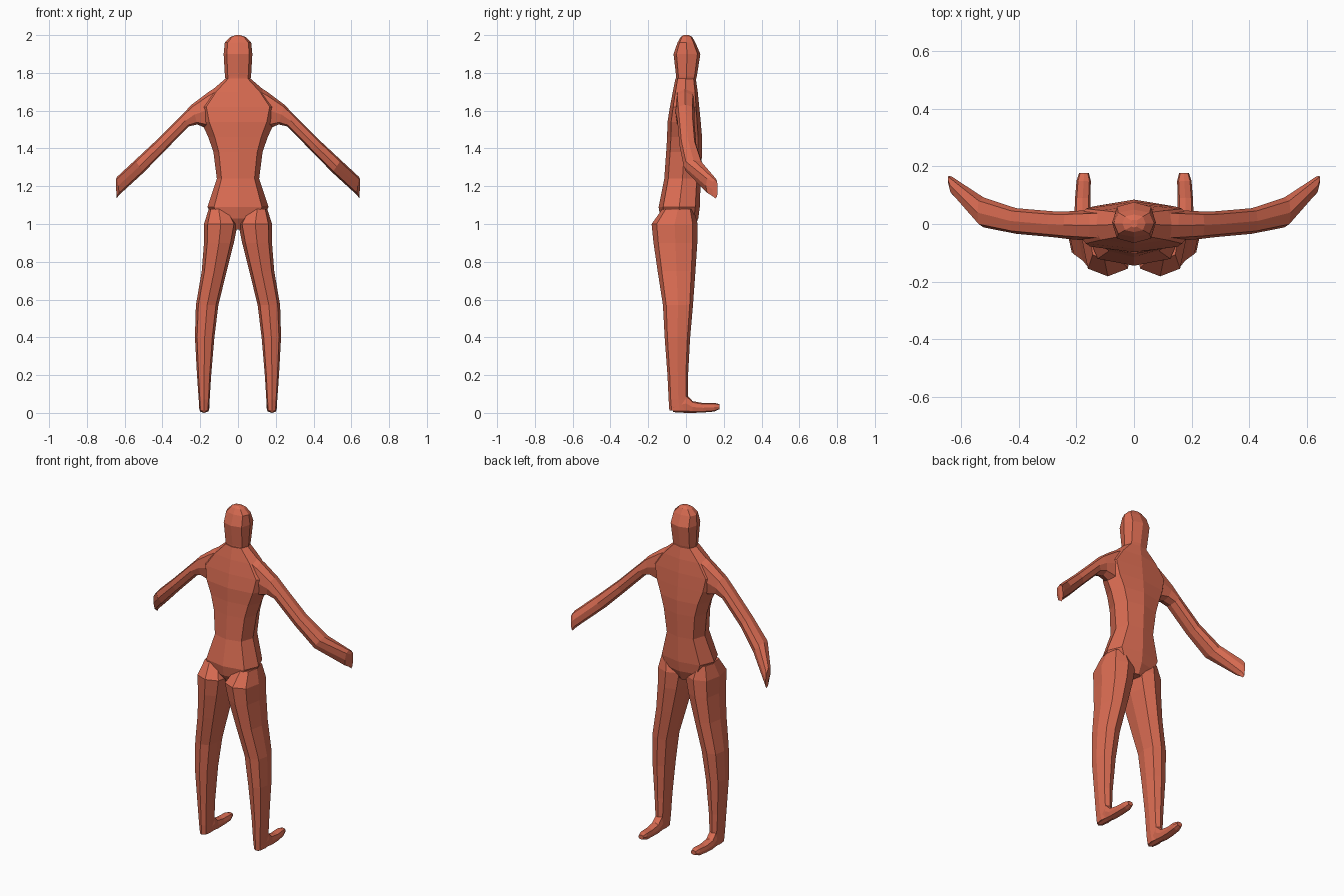
import bpy, bmesh
from math import cos, sin, pi
from mathutils import Vector


def loft(name, rings, diag=0.78):
    """Skin eight-sided rings given as (centre, half axis u, half axis v)."""
    bm = bmesh.new()
    loops = []
    for c, u, v in rings:
        loop = []
        for i in range(8):
            a = i * pi / 4
            k = diag / cos(pi / 4) if i % 2 else 1.0
            loop.append(bm.verts.new(Vector(c) + Vector(u) * cos(a) * k + Vector(v) * sin(a) * k))
        loops.append(loop)
    for a, b in zip(loops, loops[1:]):
        for i in range(8):
            j = (i + 1) % 8
            bm.faces.new((a[i], a[j], b[j], b[i]))
    bm.faces.new(loops[0])
    bm.faces.new(loops[-1])
    bmesh.ops.recalc_face_normals(bm, faces=bm.faces)
    me = bpy.data.meshes.new(name)
    bm.to_mesh(me)
    bm.free()
    ob = bpy.data.objects.new(name, me)
    bpy.context.collection.objects.link(ob)
    return ob


def flat(z, x0, x1, y0, y1):
    """Horizontal ring from its bounds."""
    return (((x0 + x1) / 2, (y0 + y1) / 2, z), ((x1 - x0) / 2, 0, 0), (0, (y1 - y0) / 2, 0))


def upright(y, x0, x1, z0, z1):
    """Ring facing along y from its bounds."""
    return (((x0 + x1) / 2, y, (z0 + z1) / 2), ((x1 - x0) / 2, 0, 0), (0, 0, (z1 - z0) / 2))


def slanted(s, xt, zt, xb, zb, y0, y1):
    """Arm ring from its upper and lower points and its depth."""
    return ((s * (xt + xb) / 2, (y0 + y1) / 2, (zt + zb) / 2),
            (s * (xt - xb) / 2, 0, (zt - zb) / 2), (0, (y1 - y0) / 2, 0))


# Torso
body = loft("body", [flat(z, -w, w, y0, y1) for z, w, y0, y1 in [
    (0.97, 0.035, -0.10, 0.04), (1.03, 0.13, -0.135, 0.065), (1.09, 0.162, -0.145, 0.073),
    (1.24, 0.112, -0.115, 0.078), (1.38, 0.130, -0.105, 0.085), (1.46, 0.157, -0.10, 0.085),
    (1.54, 0.195, -0.098, 0.078), (1.62, 0.215, -0.085, 0.07), (1.70, 0.148, -0.07, 0.062),
    (1.77, 0.066, -0.056, 0.052)]])

# Head
parts = [loft("head", [flat(z, -w, w, y0, y1) for z, w, y0, y1 in [
    (1.74, 0.06, -0.05, 0.045), (1.78, 0.069, -0.052, 0.057), (1.90, 0.076, -0.066, 0.076),
    (1.96, 0.07, -0.045, 0.05), (1.99, 0.04, -0.028, 0.033), (2.0, 0.012, -0.012, 0.015)]])]

arm = [(0.05, 1.765, 0.10, 1.50, -0.058, 0.050), (0.155, 1.70, 0.165, 1.505, -0.058, 0.048),
       (0.245, 1.632, 0.215, 1.527, -0.052, 0.044), (0.30, 1.575, 0.26, 1.517, -0.046, 0.044),
       (0.43, 1.445, 0.39, 1.385, -0.034, 0.055), (0.545, 1.338, 0.50, 1.272, -0.012, 0.092),
       (0.64, 1.25, 0.628, 1.155, 0.105, 0.165), (0.647, 1.235, 0.643, 1.135, 0.14, 0.168)]
leg = [(1.08, 0.05, 0.155, -0.125, 0.04), (1.00, 0.002, 0.180, -0.182, 0.062),
       (0.90, 0.022, 0.180, -0.172, 0.060), (0.75, 0.060, 0.192, -0.15, 0.05),
       (0.57, 0.104, 0.223, -0.122, 0.037), (0.40, 0.125, 0.228, -0.113, 0.022),
       (0.20, 0.142, 0.217, -0.098, 0.011), (0.07, 0.150, 0.208, -0.092, 0.011),
       (0.012, 0.155, 0.204, -0.088, 0.02)]
foot = [(-0.07, 0.158, 0.202, 0.004, 0.06), (0.0, 0.152, 0.206, 0.0, 0.10),
        (0.035, 0.152, 0.207, 0.0, 0.062), (0.09, 0.152, 0.205, 0.002, 0.052),
        (0.15, 0.150, 0.200, 0.007, 0.053), (0.178, 0.157, 0.191, 0.02, 0.046)]

# Limbs on both sides
for side, s in (("right", 1), ("left", -1)):
    parts.append(loft(side + "_arm", [slanted(s, *r) for r in arm]))
    parts.append(loft(side + "_leg", [flat(z, s * a, s * b, y0, y1) for z, a, b, y0, y1 in leg]))
    parts.append(loft(side + "_foot", [upright(y, s * a, s * b, z0, z1) for y, a, b, z0, z1 in foot]))

# Fuse all parts into one skin
bpy.context.view_layer.objects.active = body
for p in parts:
    m = body.modifiers.new("join", 'BOOLEAN')
    m.operation = 'UNION'
    m.solver = 'EXACT'
    m.object = p
    bpy.ops.object.modifier_apply(modifier=m.name)
    bpy.data.objects.remove(p)

# Coral colour
mat = bpy.data.materials.new("coral")
mat.diffuse_color = (0.70, 0.15, 0.085, 1)
body.data.materials.clear()
body.data.materials.append(mat)
